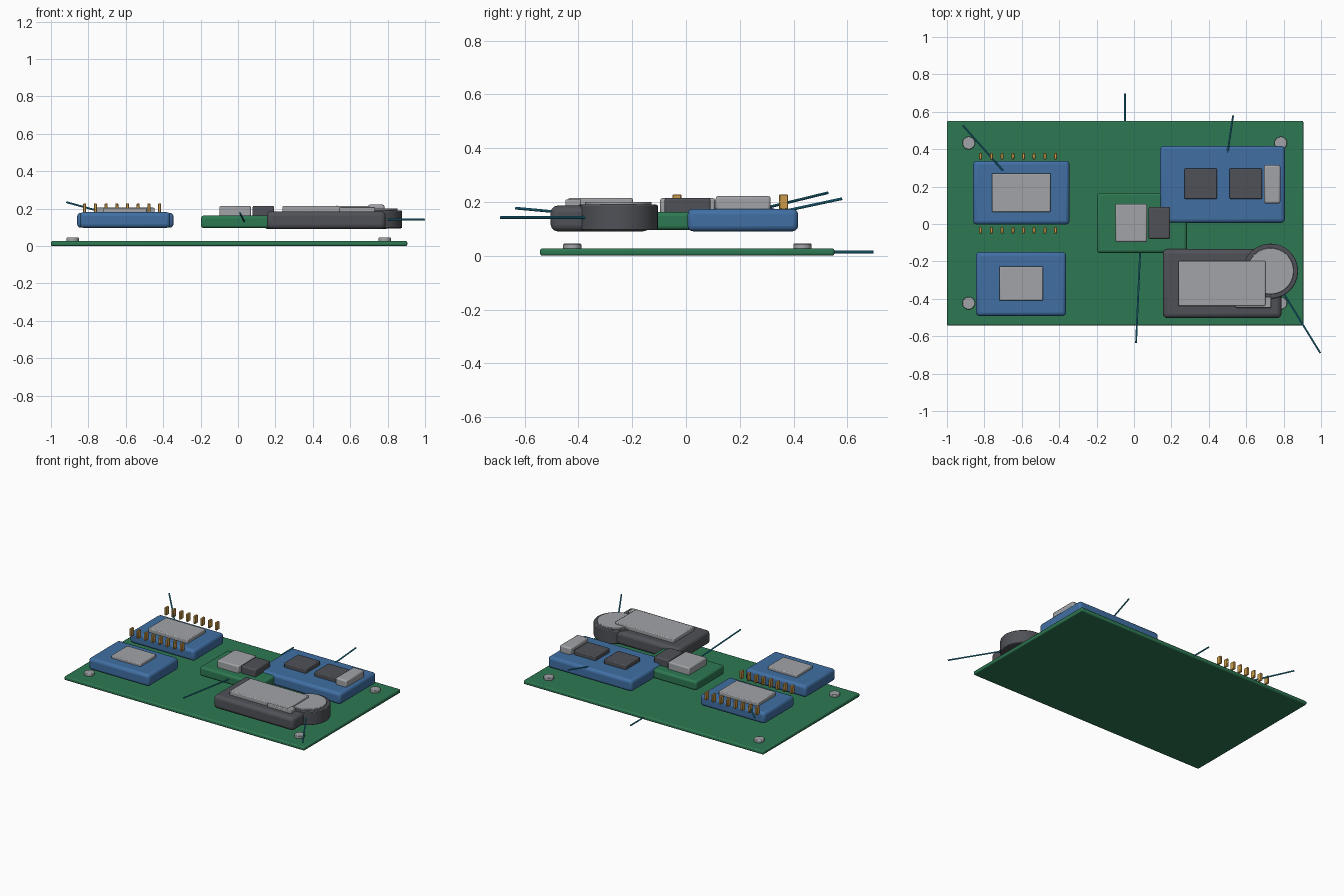
import bpy
from mathutils import Vector

cube = bpy.data.objects.get("Cube")
if cube:
    bpy.data.objects.remove(cube, do_unlink=True)


def material(name, rgb):
    m = bpy.data.materials.new(name)
    m.use_nodes = True
    m.diffuse_color = (*rgb, 1)
    m.node_tree.nodes["Principled BSDF"].inputs["Base Color"].default_value = (*rgb, 1)
    return m


green = material("board green", (0.027, 0.19, 0.085))
blue = material("module blue", (0.052, 0.16, 0.37))
dark = material("dark plastic", (0.08, 0.083, 0.095))
grey = material("metal grey", (0.36, 0.37, 0.39))
gold = material("pin gold", (0.6, 0.33, 0.07))
teal = material("wire teal", (0.02, 0.27, 0.42))


def finish(name, mat, bevel, segments):
    ob = bpy.context.object
    ob.name = name
    ob.data.materials.append(mat)
    if bevel:
        mod = ob.modifiers.new("Rounded edges", 'BEVEL')
        mod.width, mod.segments = bevel, segments
        mod.limit_method = 'ANGLE'
    bpy.ops.object.shade_smooth_by_angle()
    return ob


def box(name, mat, x, y, z, bevel=0.006, segments=2):
    """Rounded box from (min, max) ranges on each axis."""
    bpy.ops.mesh.primitive_cube_add(size=1, location=[sum(r) / 2 for r in (x, y, z)])
    bpy.context.object.scale = [r[1] - r[0] for r in (x, y, z)]
    bpy.ops.object.transform_apply(location=False, rotation=False, scale=True)
    return finish(name, mat, bevel, segments)


def disc(name, mat, x, y, z, radius, bevel=0.004, sides=40):
    bpy.ops.mesh.primitive_cylinder_add(vertices=sides, radius=radius, depth=z[1] - z[0],
                                        location=(x, y, sum(z) / 2))
    return finish(name, mat, bevel, 2)


def wire(name, start, end):
    start, end = Vector(start), Vector(end)
    bpy.ops.mesh.primitive_cylinder_add(vertices=10, radius=0.005, depth=(end - start).length,
                                        location=(start + end) / 2)
    ob = bpy.context.object
    ob.rotation_euler = (end - start).to_track_quat('Z', 'Y').to_euler()
    return finish(name, teal, 0, 1)


# Base board and corner screws
box("base_board", green, (-1, 0.905), (-0.543, 0.552), (0, 0.027), 0.008)
for side, x in (("right", -0.884), ("left", 0.785)):
    for end, y in (("front", -0.423), ("back", 0.433)):
        disc(f"screw_{end}_{side}", grey, x, y, (0.024, 0.045), 0.034, sides=24)

# Back right module with two rows of pins
box("pin_module", blue, (-0.86, -0.345), (-0.003, 0.338), (0.098, 0.178), 0.02, 3)
box("pin_module_chip", grey, (-0.76, -0.446), (0.064, 0.271), (0.17, 0.205))
for row, y in (("front", -0.034), ("back", 0.363)):
    for i in range(8):
        x = -0.82 + i * 0.0573
        box(f"pin_{row}_{i + 1}", gold, (x - 0.008, x + 0.008),
            (y - 0.017, y + 0.017), (0.172, 0.228), 0.003, 1)

# Front right module
box("small_module", blue, (-0.845, -0.363), (-0.492, -0.15), (0.097, 0.182), 0.02, 3)
box("small_module_chip", grey, (-0.72, -0.487), (-0.41, -0.227), (0.175, 0.203))

# Back left module with chips and connector
box("wide_module", blue, (0.139, 0.807), (0.006, 0.417), (0.091, 0.174), 0.02, 3)
for i, x in enumerate((0.27, 0.511)):
    box(f"wide_module_chip_{i + 1}", dark, (x, x + 0.174), (0.134, 0.297), (0.165, 0.205))
box("wide_module_connector", grey, (0.695, 0.783), (0.11, 0.315), (0.165, 0.222), 0.01)

# Central green module
box("centre_module", green, (-0.198, 0.283), (-0.155, 0.167), (0.096, 0.163), 0.015, 3)
box("centre_metal_block", grey, (-0.1, 0.07), (-0.096, 0.108), (0.155, 0.214), 0.008)
box("centre_dark_block", dark, (0.078, 0.193), (-0.08, 0.091), (0.155, 0.215), 0.008)

# Front left dark module with round cell
box("dark_module", dark, (0.154, 0.789), (-0.503, -0.134), (0.091, 0.186), 0.024, 3)
box("dark_module_shield", grey, (0.238, 0.703), (-0.438, -0.198), (0.18, 0.215))
box("dark_module_socket", grey, (0.543, 0.733), (-0.448, -0.39), (0.18, 0.21), 0.005)
disc("round_cell", dark, 0.73, -0.252, (0.095, 0.19), 0.147, 0.005, 48)
disc("round_cell_cap", grey, 0.73, -0.252, (0.185, 0.2), 0.124, 0.003, 48)

# Wires
wire("back_wire", (-0.048, 0.5, 0.014), (-0.048, 0.697, 0.014))
wire("pin_module_wire", (-0.7, 0.285, 0.175), (-0.915, 0.527, 0.234))
wire("wide_module_wire", (0.497, 0.36, 0.165), (0.53, 0.58, 0.212))
wire("centre_wire", (0.034, -0.12, 0.13), (0.011, -0.635, 0.177))
wire("cell_wire", (0.76, -0.305, 0.142), (0.996, -0.69, 0.142))
